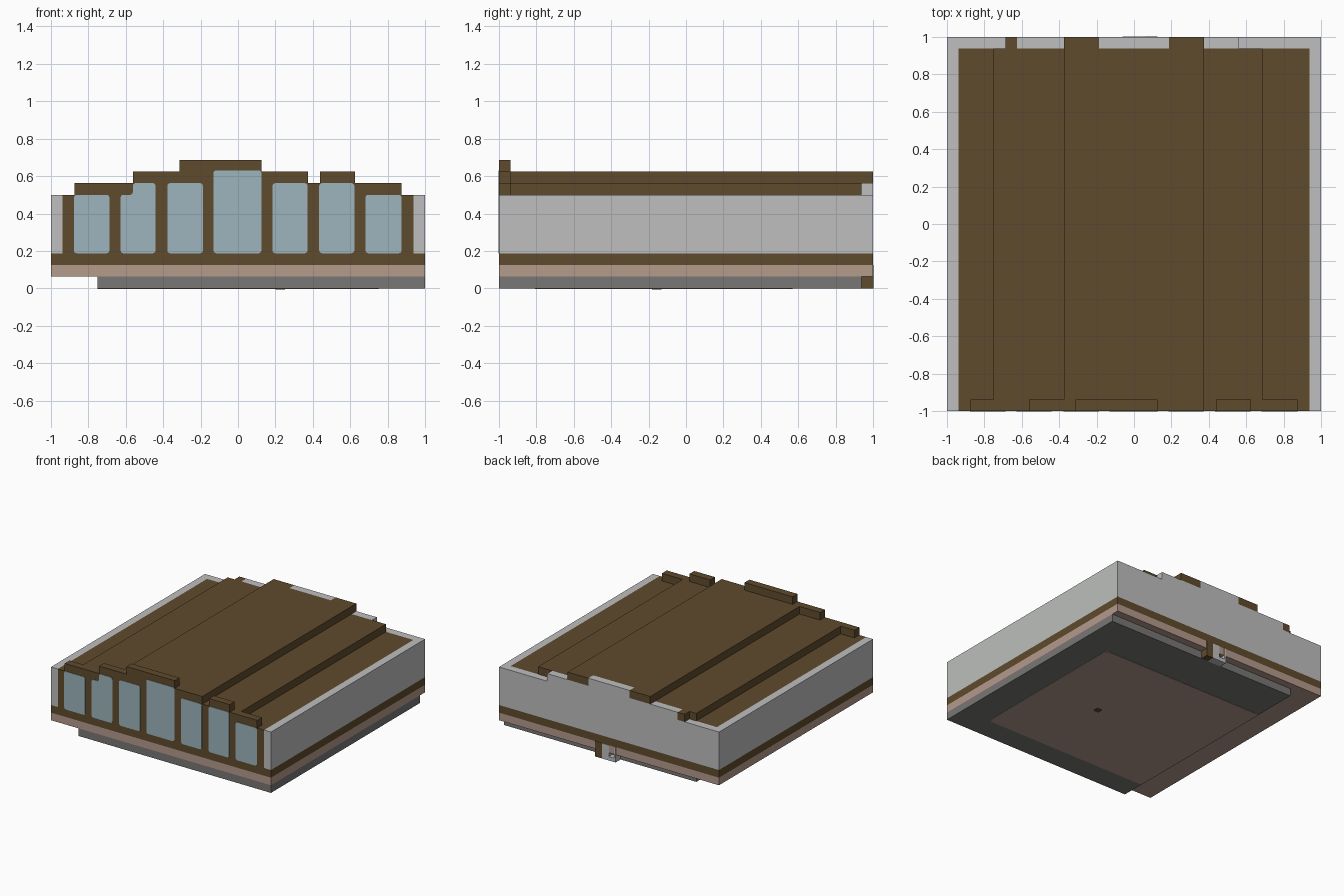
import bpy, bmesh
from mathutils import Vector

cube = bpy.data.objects.get("Cube")
if cube:
    bpy.data.objects.remove(cube, do_unlink=True)

U = 1 / 16  # building grid unit


def material(name, r, g, b):
    m = bpy.data.materials.new(name)
    m.use_nodes = True
    m.diffuse_color = (r, g, b, 1)
    bsdf = m.node_tree.nodes["Principled BSDF"]
    bsdf.inputs["Base Color"].default_value = (r, g, b, 1)
    bsdf.inputs["Roughness"].default_value = 0.8
    return m


brown = material("dark brown", .115, .07, .026)
pale = material("pale grey", .51, .52, .51)
pink = material("dusty pink", .46, .325, .265)
grey = material("mid grey", .19, .185, .18)
glass = material("pale blue glass", .34, .46, .51)


def prism(name, points, low, high, mat, axis="y", round_by=0):
    """Extrude an outline along y (points are x, z) or z (points are x, y)."""
    bm = bmesh.new()

    def at(p, h):
        return (p[0], h, p[1]) if axis == "y" else (p[0], p[1], h)
    base = bm.faces.new([bm.verts.new(at(p, low)) for p in points])
    side = Vector(at((0, 0), high - low))
    ext = bmesh.ops.extrude_face_region(bm, geom=[base], use_keep_orig=True)
    moved = [v for v in ext["geom"] if isinstance(v, bmesh.types.BMVert)]
    bmesh.ops.translate(bm, verts=moved, vec=side)
    if round_by:
        edges = [e for e in bm.edges
                 if (e.verts[0].co - e.verts[1].co).cross(side).length < 1e-6]
        bmesh.ops.bevel(bm, geom=edges, offset=round_by, segments=2,
                        profile=.5, affect="EDGES")
    bmesh.ops.recalc_face_normals(bm, faces=bm.faces)
    mesh = bpy.data.meshes.new(name)
    bm.to_mesh(mesh)
    bm.free()
    mesh.materials.append(mat)
    obj = bpy.data.objects.new(name, mesh)
    bpy.context.collection.objects.link(obj)
    return obj


def box(name, x, y, z, mat, round_by=0):
    """Box from ranges in grid units."""
    (a, b), (c, d) = [(v * U, w * U) for v, w in (x, y)]
    return prism(name, [(a, c), (b, c), (b, d), (a, d)],
                 z[0] * U, z[1] * U, mat, "z", round_by)


# Stacked floor layers
box("base_slab", (-12, 16), (-16, 15), (0, 1), grey)
box("foundation", (-16, 16), (-16, 16), (1, 2), pink)
box("floor_band", (-16, 16), (-16, 16), (2, 3), brown)
box("underside_panel", (-12, 12), (-12.9, 9.1), (-.04, .04), pink, .03)
box("underside_plug", (3.2, 4), (-2.9, -2.1), (-.08, .0), brown, .012)

# Walls around a brown core whose top is the lower roof
box("roof_core", (-15, 15), (-15, 15), (3, 8), brown)
for label, s in (("right", -1), ("left", 1)):
    box(label + "_wall", sorted((15 * s, 16 * s)), (-16, 16), (3, 8), pale)
box("back_wall", (-15, 15), (15, 16), (3, 8), pale)

# Roof steps
box("roof_step_lower", (-12, 11), (-15, 15), (8, 9), brown)
box("roof_step_upper", (-6, 6), (-15, 15), (9, 10), brown)

# Stepped back parapet
box("back_parapet_lower", (-10, 9), (15, 16), (8, 9), pale)
box("back_parapet_end", (-11, -10), (15, 16), (8, 9), brown)
box("back_parapet_upper", (-3, 3), (15, 16), (9, 10), pale)
for label, x in (("right", (-6, -3)), ("left", (3, 6))):
    box(label + "_parapet_block", x, (15, 16), (9, 10), brown)

# Front facade with its stepped skyline: (start x, top z)
skyline = [(-15, 8), (-14, 9), (-9, 10), (-5, 11), (2, 10),
           (6, 9), (7, 10), (10, 9), (14, 8)]
outline = [(-15, 3)]
for i, (x, z) in enumerate(skyline):
    end = skyline[i + 1][0] if i + 1 < len(skyline) else 15
    outline += [(x, z), (end, z)]
outline.append((15, 3))
prism("front_facade", [(x * U, z * U) for x, z in outline], -1, -15 * U, brown)

# Windows: x range and top
windows = [(-14.05, -11, 8), (-6.05, -3, 9), (-2.1, 2, 10.1),
           (2.95, 5.95, 9), (6.95, 9.95, 9), (10.9, 14, 8)]
panes = [[(a, 3), (b, 3), (b, t), (a, t)] for a, b, t in windows]
panes.insert(1, [(-10.05, 3), (-7.05, 3), (-7.05, 9),
                 (-9, 9), (-9, 8), (-10.05, 8)])
for i, pane in enumerate(panes):
    prism(f"window_{i + 1}", [(x * U, z * U) for x, z in pane],
          -1.003, -.999, glass, round_by=.014)

# Small bracket under the back edge
box("bracket_post", (1, 2), (15, 16.04), (0, 2), brown)
box("bracket_arm", (0, 1), (15, 16.04), (0, 2), pale)
box("bracket_foot", (-1, 0), (15, 16.04), (0, .5), pale)
box("bracket_end", (-1, -.75), (15, 16.04), (.5, 2), pale)
box("bracket_recess", (-.75, 0), (15, 15.2), (.5, 1), brown)
